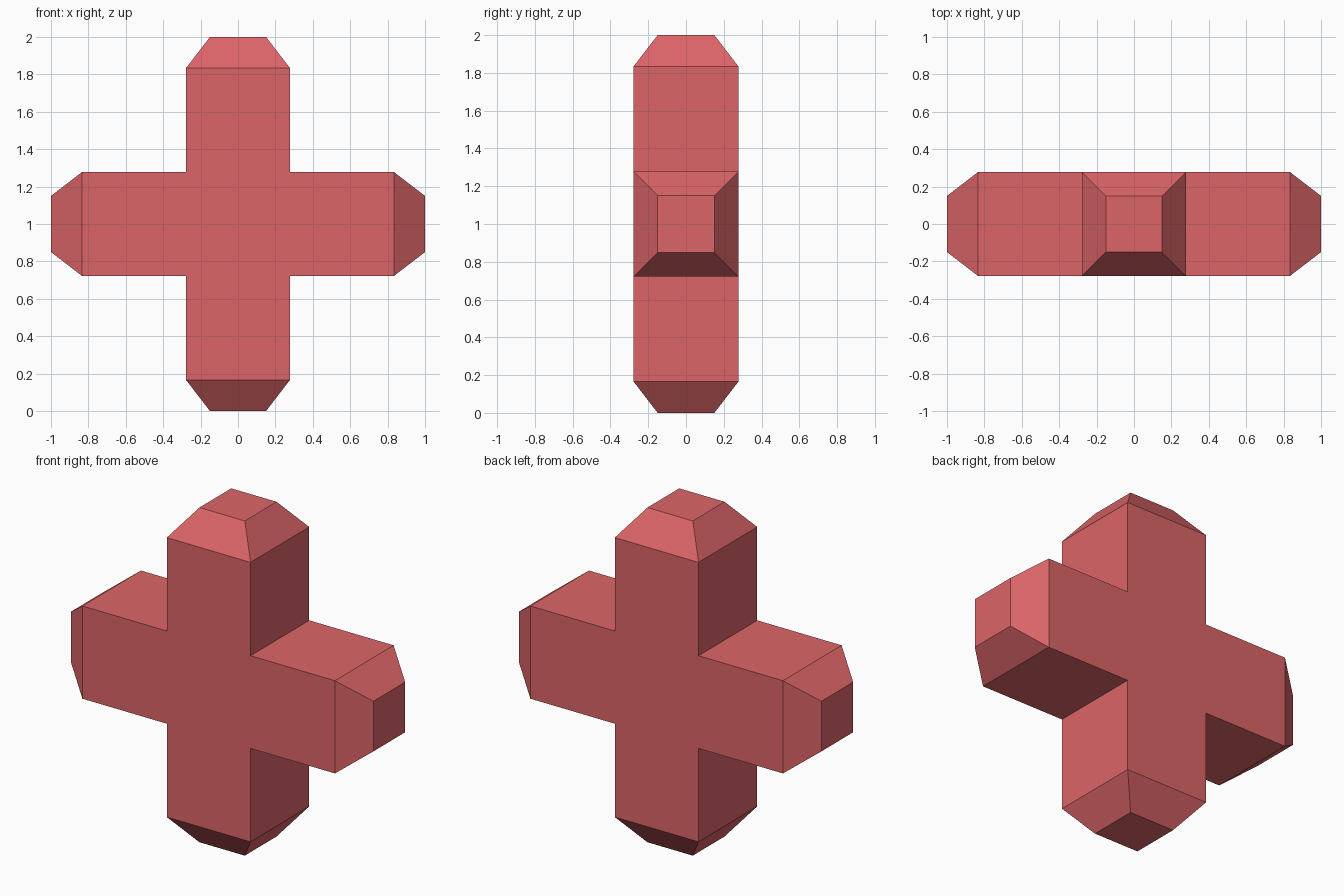
import bpy, bmesh
from mathutils import Vector

if "Cube" in bpy.data.objects:
    bpy.data.objects.remove(bpy.data.objects["Cube"])

HALF = 0.277      # half width of every arm
SHOULDER = 0.835  # where the taper starts
TIP = 0.15        # half width of the arm ends

red = bpy.data.materials.new("coral red")
red.diffuse_color = (0.72, 0.13, 0.14, 1)
red.use_nodes = True
red.node_tree.nodes["Principled BSDF"].inputs["Base Color"].default_value = red.diffuse_color

# Central cube
bm = bmesh.new()
bmesh.ops.create_cube(bm, size=2 * HALF)


def extrude(face, direction, distance, half):
    """Extrude a face to a distance from the centre and scale it to a half width."""
    new = bmesh.ops.extrude_discrete_faces(bm, faces=[face])["faces"][0]
    for v in new.verts:
        side = v.co - direction * v.co.dot(direction)
        v.co = direction * distance + side * (half / HALF)
    return new


# Four arms, each a straight bar with a tapered end
for d in ((1, 0, 0), (-1, 0, 0), (0, 0, 1), (0, 0, -1)):
    d = Vector(d)
    bm.normal_update()
    face = max(bm.faces, key=lambda f: f.normal.dot(d) * f.calc_center_median().dot(d))
    bar_end = extrude(face, d, SHOULDER, HALF)
    extrude(bar_end, d, 1.0, TIP)

bmesh.ops.translate(bm, vec=(0, 0, 1), verts=bm.verts)
# Merge the flat front and back into single faces
bmesh.ops.dissolve_limit(bm, angle_limit=0.01, verts=bm.verts, edges=bm.edges)
bmesh.ops.recalc_face_normals(bm, faces=bm.faces)

mesh = bpy.data.meshes.new("cross")
bm.to_mesh(mesh)
bm.free()
mesh.materials.append(red)
bpy.context.collection.objects.link(bpy.data.objects.new("cross", mesh))
